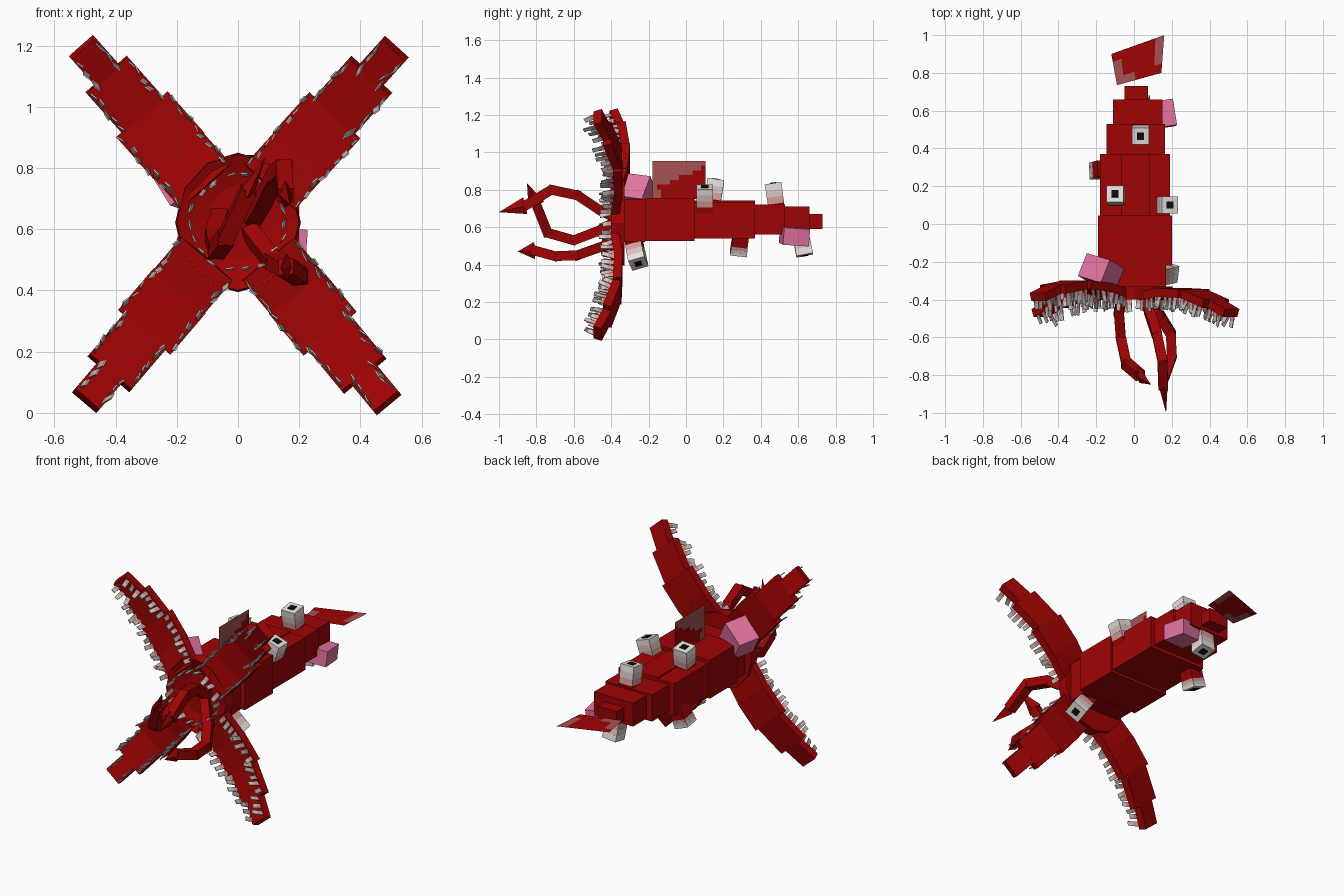
import bpy, bmesh, math, random
from mathutils import Vector, Matrix

random.seed(4)
cube = bpy.data.objects.get("Cube")
if cube:
    bpy.data.objects.remove(cube, do_unlink=True)


def material(name, rgb):
    m = bpy.data.materials.new(name)
    m.use_nodes = True
    m.diffuse_color = (*rgb, 1)
    m.node_tree.nodes["Principled BSDF"].inputs["Base Color"].default_value = (*rgb, 1)
    return m


MATS = [material("flesh red", (0.35, 0.001, 0.001)),
        material("faded red", (0.38, 0.085, 0.085)),
        material("growth pink", (0.76, 0.17, 0.35)),
        material("eye white", (0.82, 0.78, 0.75)),
        material("eye pink", (0.66, 0.34, 0.33)),
        material("eye blush", (0.70, 0.56, 0.54)),
        material("pupil black", (0.004, 0.004, 0.004)),
        material("tooth grey", (0.66, 0.60, 0.58))]
RED, FADED, PINK, WHITE, ROSE, BLUSH, BLACK, TOOTH = range(8)


def finish(name, bm):
    mesh = bpy.data.meshes.new(name)
    bm.to_mesh(mesh)
    bm.free()
    for m in MATS:
        mesh.materials.append(m)
    ob = bpy.data.objects.new(name, mesh)
    bpy.context.collection.objects.link(ob)
    return ob


def frame(origin, z_axis, hint):
    """Matrix whose z follows z_axis and whose x stays near hint."""
    z = Vector(z_axis).normalized()
    y = z.cross(Vector(hint)).normalized()
    m = Matrix((y.cross(z), y, z)).transposed().to_4x4()
    m.translation = Vector(origin)
    return m


def box(bm, mat, size, centre, place=Matrix()):
    m = place @ Matrix.Translation(centre) @ Matrix.Diagonal((*size, 1))
    verts = bmesh.ops.create_cube(bm, size=1, matrix=m)["verts"]
    for f in {f for v in verts for f in v.link_faces}:
        f.material_index = mat


def span(bm, mat, lo, hi):
    lo, hi = Vector(lo), Vector(hi)
    box(bm, mat, hi - lo, (lo + hi) / 2)


# Stepped body, from neck to tail stub
SEGMENTS = [("neck", -.16, .17, -.34, -.22, .52, .75),
            ("chest", -.19, .20, -.22, .045, .525, .755),
            ("belly", -.18, .19, .045, .37, .54, .735),
            ("hip", -.145, .165, .37, .53, .56, .72),
            ("tail_base", -.11, .15, .53, .66, .57, .71),
            ("tail_stub", -.05, .075, .66, .73, .59, .67)]
for name, x0, x1, y0, y1, z0, z1 in SEGMENTS:
    bm = bmesh.new()
    span(bm, RED, (x0, y0, z0), (x1, y1, z1))
    finish(name, bm)
bm = bmesh.new()
span(bm, RED, (-.07, .045, .72), (.085, .37, .743))
finish("back_plate", bm)

# Oval mouth disc with a stepped recess
HUB = Vector((0, -.365, .622))
bm = bmesh.new()
bmesh.ops.create_cone(bm, cap_ends=True, segments=12, radius1=.228, radius2=.222, depth=.07,
                      matrix=frame(HUB, (0, -1, 0), (1, 0, 0)) @ Matrix.Diagonal((.9, 1, 1, 1)))
bm.faces.ensure_lookup_table()
front = min(bm.faces, key=lambda f: f.calc_center_median().y)
for step in (.02, .015):
    bmesh.ops.inset_region(bm, faces=[front], thickness=.05)
    bmesh.ops.translate(bm, verts=front.verts, vec=(0, step, 0))
finish("mouth_disc", bm)


def tooth(bm, place):
    """Thin plate along local z, rosy at the root."""
    place = (place @ Matrix.Rotation(random.uniform(-.25, .25), 4, 'Y')
             @ Matrix.Rotation(random.uniform(-.2, .2), 4, 'X')
             @ Matrix.Rotation(random.uniform(-.3, .3), 4, 'Z'))
    length = random.uniform(.05, .072)
    box(bm, ROSE, (.026, .005, length * .5), (0, 0, length * .25), place)
    box(bm, TOOTH, (.024, .005, length * .5), (0, 0, length * .75), place)


bm = bmesh.new()
for i in range(18):
    a = math.tau * i / 18
    side = Vector((math.cos(a), 0, math.sin(a)))
    tooth(bm, frame(HUB + side * .155 + Vector((0, -.03, 0)), (0, -1, 0),
                    (-side.z, 0, side.x)))
finish("mouth_teeth", bm)

# Four jointed arms edged with teeth
RADII = [.16, .30, .465, .64, .76]
WIDTHS = [.22, .225, .18, .105]
CURVED = [-.38, -.362, -.368, -.42, -.47]
SWEPT = [-.37, -.335, -.322, -.345, -.385]
ARMS = [("upper_right", -.515, .58, SWEPT), ("upper_left", .515, .57, CURVED),
        ("lower_right", -.495, -.58, CURVED), ("lower_left", .48, -.58, CURVED)]
for name, dx, dz, depth in ARMS:
    out = Vector((dx, 0, dz)).normalized()
    side = Vector((-out.z, 0, out.x))
    if side.cross(out).y > 0:
        side = -side
    path = [out * r + Vector((0, y, HUB.z)) for r, y in zip(RADII, depth)]
    arm, teeth = bmesh.new(), bmesh.new()
    for a, b, w in zip(path, path[1:], WIDTHS):
        d = b - a
        length = d.length
        box(arm, RED, (w, .046, length + .012), (0, 0, length / 2), frame(a, d, side))
        normal = side.cross(d).normalized()
        if normal.y > 0:
            normal = -normal
        count = round(length / .038)
        for s in (-1, 1):
            for i in range(count):
                p = a + d * (i + .5) / count + side * s * (w / 2 - .008) + normal * .02
                tooth(teeth, frame(p, normal, d))
    finish(name + "_arm", arm)
    finish(name + "_arm_teeth", teeth)

# Tongues with barbed tips, last point being the tip
TONGUES = {
    "upper_tongue": [(.05, -.36, .64), (.08, -.46, .69), (.12, -.58, .77),
                     (.15, -.72, .80), (.155, -.86, .715), (.17, -1.0, .68)],
    "right_tongue": [(-.06, -.36, .64), (-.08, -.47, .58), (-.07, -.60, .53),
                     (-.04, -.74, .57), (.03, -.80, .72), (.09, -.85, .835)],
    "lower_tongue": [(.04, -.36, .59), (.11, -.44, .50), (.195, -.58, .45),
                     (.20, -.70, .445), (.16, -.81, .475), (.14, -.90, .47)]}
for name, pts in TONGUES.items():
    pts = [Vector(p) for p in pts]
    bm = bmesh.new()
    for a, b in zip(pts[:-2], pts[1:-1]):
        d = b - a
        box(bm, RED, (.052, .052, d.length + .02), (0, 0, d.length / 2),
            frame(a, d, (1, 0, 0)))
    d = pts[-1] - pts[-2]
    head = (frame((pts[-1] + pts[-2]) / 2, d, (1, 0, 0))
            @ Matrix.Diagonal((.5, 1, 1, 1)))
    bmesh.ops.create_cone(bm, cap_ends=True, segments=4, radius1=.046, radius2=0,
                          depth=d.length, matrix=head)
    finish(name, bm)

# Block eyes: centre of the outer face, the way it looks, its twist and its pale height
EYES = [("hip_eye", (.035, .465, .835), (0, -.15, 1), (0, 1, 0), .11),
        ("back_eye", (-.10, .16, .855), (-.06, .15, 1), (0, 1, 0), .11),
        ("shoulder_eye", (.19, .10, .815), (.3, 0, .95), (0, 1, 0), .10),
        ("throat_eye", (.20, -.255, .405), (.6, .15, -.75), (0, 1, .45), .11),
        ("tail_eye", (.04, .635, .45), (.1, .2, -1), (0, 1, 0), .11),
        ("belly_eye", (-.195, .28, .46), (-.35, -.12, -.9), (0, 1, 0), .05)]
for name, pos, look, twist, pale in EYES:
    bm = bmesh.new()
    m = frame(pos, look, twist)
    third = pale / 3
    for i, mat in enumerate((WHITE, BLUSH, ROSE)):
        w = .09 - .001 * i
        box(bm, mat, (w, w, third), (0, 0, -third * (i + .5)), m)
    box(bm, RED, (.086, .086, .07), (0, 0, -pale - .035), m)
    box(bm, BLACK, (.038, .038, .004), (0, 0, .002), m)
    finish(name, bm)

# Pink growths
bm = bmesh.new()
box(bm, PINK, (.13, .155, .15), (0, 0, 0),
    frame((-.175, -.255, .775), (-.5, .3, .8), (.3, 1, 0)))
finish("shoulder_growth", bm)
bm = bmesh.new()
box(bm, PINK, (.14, .092, .15), (0, 0, 0),
    frame((.14, .58, .553), (1, .15, -.08), (0, 1, -.08)))
finish("tail_growth", bm)


def fin(name, corners, faded):
    """Thin sheet of small cells, faded where the rule says so."""
    a, b, c, d = (Vector(p) for p in corners)
    nu, nv = 12, 8
    bm = bmesh.new()
    grid = [[bm.verts.new(a.lerp(b, i / nu).lerp(d.lerp(c, i / nu), j / nv))
             for j in range(nv + 1)] for i in range(nu + 1)]
    for i in range(nu):
        for j in range(nv):
            f = bm.faces.new((grid[i][j], grid[i + 1][j],
                              grid[i + 1][j + 1], grid[i][j + 1]))
            f.material_index = FADED if faded((i + .5) / nu, (j + .5) / nv) else RED
    finish(name, bm)


fin("back_fin", [(0, -.18, .75), (0, .105, .75), (0, .105, .955), (0, -.18, .955)],
    lambda u, v: v > .25 + .6 * u or u < .2 and v < .2)
fin("tail_fin", [(-.09, .735, .63), (.145, .80, .63), (.16, 1.0, .63), (-.12, .90, .63)],
    lambda u, v: u < .2 and v < .8 or u > .85 and v > .25 or v < .2 and u < .45)
